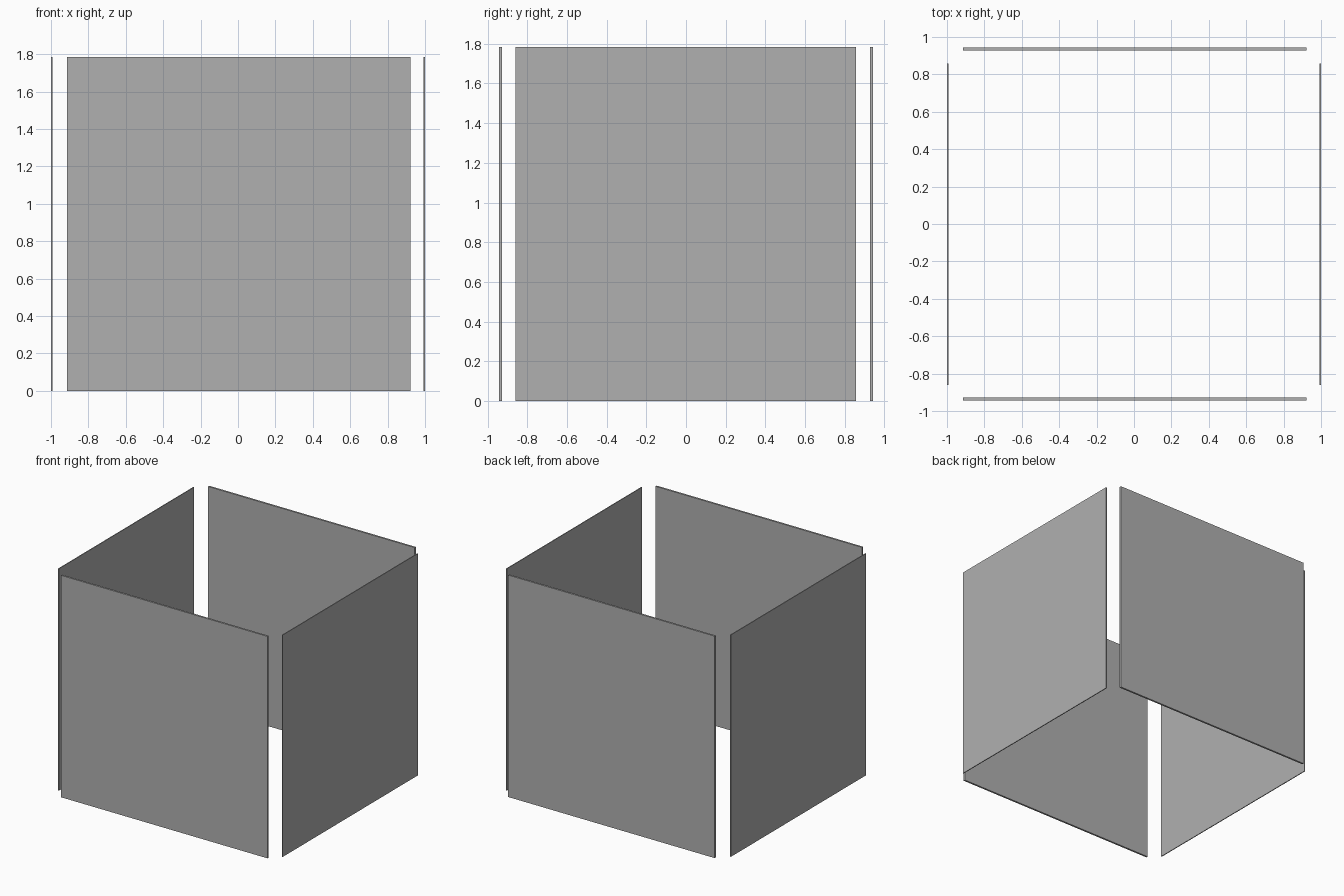
import bpy

if "Cube" in bpy.data.objects:
    bpy.data.objects.remove(bpy.data.objects["Cube"])

HEIGHT = 1.785

# Mid-dark grey board colour
board = bpy.data.materials.new("board_grey")
board.diffuse_color = (0.435, 0.435, 0.435, 1)
board.use_nodes = True
board.node_tree.nodes["Principled BSDF"].inputs["Base Color"].default_value = board.diffuse_color


def panel(name, x0, x1, y0, y1):
    """Thin upright board standing on the ground."""
    bpy.ops.mesh.primitive_cube_add(
        size=1, location=((x0 + x1) / 2, (y0 + y1) / 2, HEIGHT / 2))
    obj = bpy.context.object
    obj.name = name
    obj.scale = (x1 - x0, y1 - y0, HEIGHT)
    bpy.ops.object.transform_apply(location=False, rotation=False, scale=True)
    obj.data.materials.append(board)
    return obj


# Thicker front and back panels
panel("front_panel", -0.915, 0.922, -0.943, -0.928)
panel("back_panel", -0.915, 0.922, 0.928, 0.943)

# Thinner side panels
panel("left_panel", -1.0, -0.993, -0.86, 0.857)
panel("right_panel", 0.993, 1.0, -0.86, 0.857)
